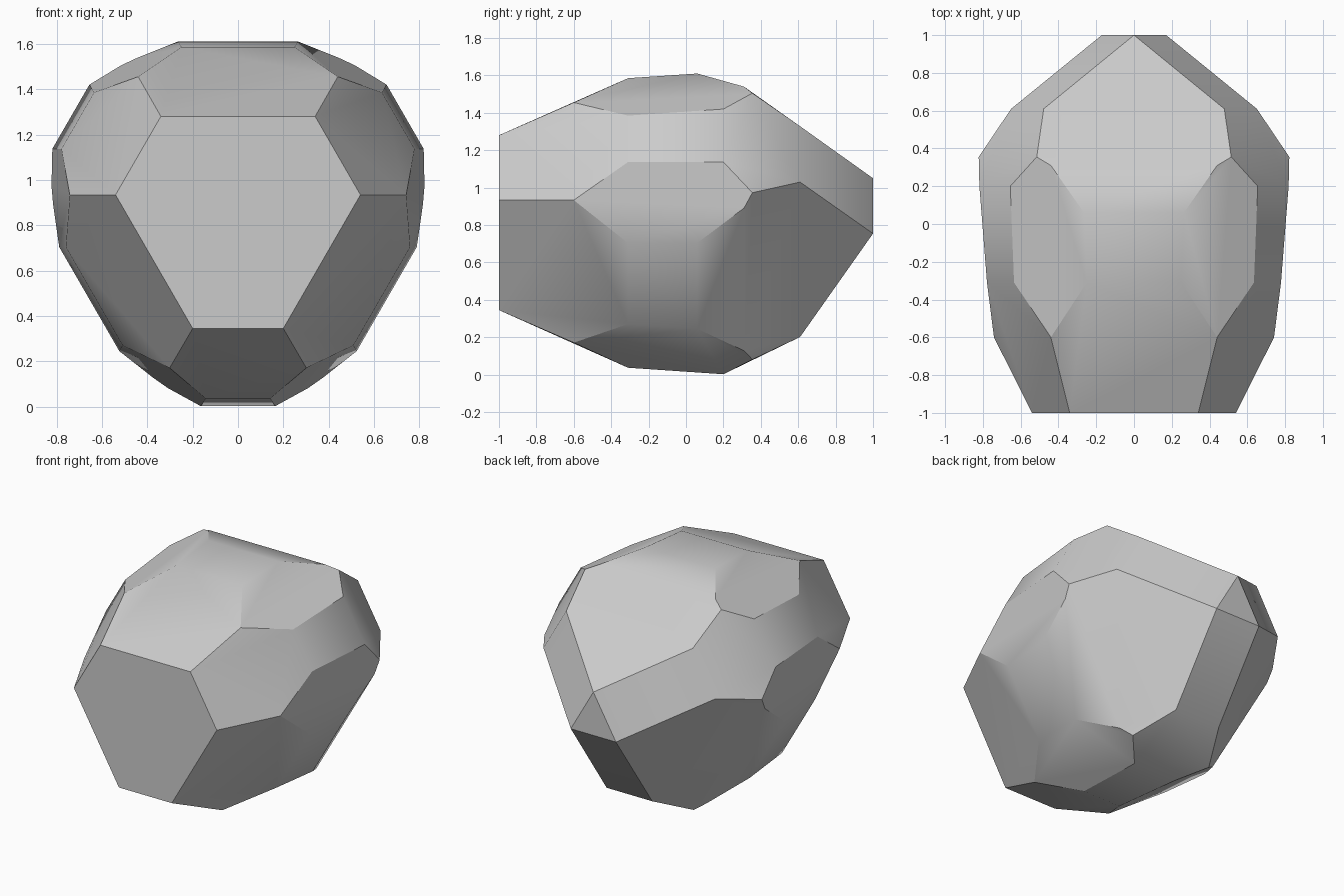
import bpy
import bmesh
import math
from mathutils import Matrix, Vector

if "Cube" in bpy.data.objects:
    bpy.data.objects.remove(bpy.data.objects["Cube"])

# Height of the front-to-back axis the stone is symmetric about
AXIS_Z = 0.853

# One corner of each ring: x, y, height above the axis
CORNERS = [
    (0.340, -1.00, 0.427),   # front hexagon
    (0.440, -0.60, 0.602),   # front shoulder
    (0.250, -0.31, 0.732),
    (0.635, -0.31, 0.532),
    (0.265, 0.06, 0.757),
    (0.655, 0.20, 0.567),    # widest belt
    (0.440, 0.31, 0.687),
    (0.515, 0.355, 0.652),
    (0.478, 0.61, 0.475),    # back shoulder
    (0.0, 1.00, 0.197),      # back triangle
]


def material(name, colour):
    mat = bpy.data.materials.new(name)
    mat.use_nodes = True
    mat.diffuse_color = colour
    mat.node_tree.nodes["Principled BSDF"].inputs["Base Color"].default_value = colour
    return mat


# Repeat every corner by mirroring and three turns, then wrap a hull around them
bm = bmesh.new()
for x, y, h in CORNERS:
    for turn in range(3):
        rot = Matrix.Rotation(math.radians(120 * turn), 3, 'Y')
        for side in ((1, -1) if x else (1,)):
            bm.verts.new(rot @ Vector((side * x, y, h)) + Vector((0, 0, AXIS_Z)))
bmesh.ops.convex_hull(bm, input=bm.verts)

# Merge flat triangles into whole facets
bmesh.ops.dissolve_limit(bm, angle_limit=math.radians(3), verts=bm.verts, edges=bm.edges)
bmesh.ops.recalc_face_normals(bm, faces=bm.faces)

mesh = bpy.data.meshes.new("faceted_stone")
bm.to_mesh(mesh)
bm.free()
stone = bpy.data.objects.new("faceted_stone", mesh)
bpy.context.collection.objects.link(stone)
mesh.materials.append(material("pale_grey", (0.6, 0.6, 0.6, 1)))

# Soften shallow edges and keep the steep ones crisp
bpy.context.view_layer.objects.active = stone
stone.select_set(True)
bpy.ops.object.shade_smooth_by_angle(angle=math.radians(30))
